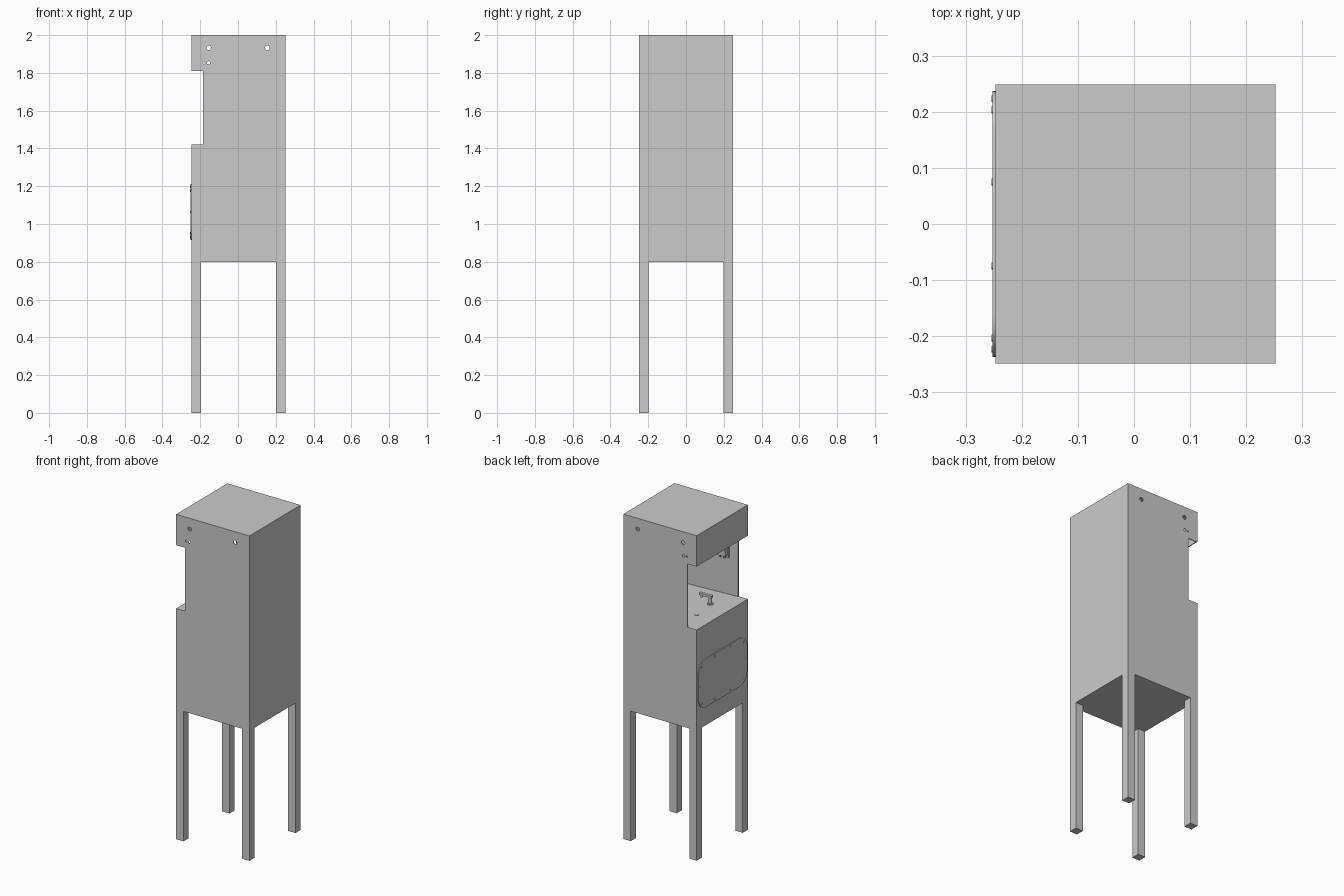
import bpy, bmesh, math
from mathutils import Vector

if "Cube" in bpy.data.objects:
    bpy.data.objects.remove(bpy.data.objects["Cube"])

X0, X1, Y = -0.247, 0.252, 0.249      # cabinet footprint


def prism(name, pts, vec):
    """Extrude a closed 3D outline along vec."""
    bm = bmesh.new()
    face = bm.faces.new([bm.verts.new(p) for p in pts])
    res = bmesh.ops.extrude_face_region(bm, geom=[face])
    moved = [v for v in res["geom"] if isinstance(v, bmesh.types.BMVert)]
    bmesh.ops.translate(bm, verts=moved, vec=Vector(vec))
    bmesh.ops.recalc_face_normals(bm, faces=bm.faces)
    me = bpy.data.meshes.new(name)
    bm.to_mesh(me)
    bm.free()
    ob = bpy.data.objects.new(name, me)
    bpy.context.collection.objects.link(ob)
    return ob


def side_prism(name, xz, half):
    return prism(name, [(x, -half, z) for x, z in xz], (0, 2 * half, 0))


def box(name, a, b):
    return prism(name, [(a[0], a[1], a[2]), (b[0], a[1], a[2]),
                        (b[0], b[1], a[2]), (a[0], b[1], a[2])], (0, 0, b[2] - a[2]))


def smooth(ob):
    bpy.ops.object.select_all(action='DESELECT')
    ob.select_set(True)
    bpy.context.view_layer.objects.active = ob
    bpy.ops.object.shade_smooth_by_angle(angle=math.radians(35))


def rod(name, p, q, r, n=20):
    """Cylinder between two points."""
    d = Vector(q) - Vector(p)
    rot = d.to_track_quat('Z', 'Y')
    ring = [Vector(p) + rot @ Vector((r * math.cos(2 * math.pi * i / n),
                                      r * math.sin(2 * math.pi * i / n), 0)) for i in range(n)]
    ob = prism(name, ring, d)
    smooth(ob)
    return ob


def cut(ob, cutter):
    mod = ob.modifiers.new("cut", 'BOOLEAN')
    mod.operation, mod.solver, mod.object = 'DIFFERENCE', 'EXACT', cutter
    bpy.ops.object.select_all(action='DESELECT')
    bpy.context.view_layer.objects.active = ob
    ob.select_set(True)
    bpy.ops.object.modifier_apply(modifier=mod.name)
    bpy.data.objects.remove(cutter)


# Cabinet body with the notched opening on its left side
body = side_prism("cabinet_body", [
    (X0, 0.8), (X1, 0.8), (X1, 2.0), (X0, 2.0),
    (X0, 1.81), (-0.185, 1.81), (-0.185, 1.42), (X0, 1.42)], Y)

# Hollow upper space: gently sloping floor, open behind the fascia
cut(body, side_prism("cavity_cutter", [
    (-0.185, 1.42), (0.247, 1.405), (0.247, 1.995), (-0.242, 1.995),
    (-0.242, 1.79), (-0.20, 1.79), (-0.20, 1.43)], Y - 0.005))

# Pipe holes through both side walls
for x, z, r in [(-0.155, 1.933, 0.012), (0.155, 1.933, 0.012),
                (-0.157, 1.853, 0.009), (-0.18, 1.853, 0.005)]:
    cut(body, rod("hole_cutter", (x, -0.3, z), (x, 0.3, z), r))

# Four square legs
for xn, xa in (("left", X0), ("right", X1 - 0.05)):
    for yn, ya in (("front", -Y), ("back", Y - 0.05)):
        box(f"{yn}_{xn}_leg", (xa, ya, 0), (xa + 0.05, ya + 0.05, 0.8))

# Rounded access hatch
HW, ZB, ZT, R = 0.237, 0.915, 1.212, 0.075
outline = []
for cy, cz, start in [(HW - R, ZT - R, 0), (R - HW, ZT - R, 90),
                      (R - HW, ZB + R, 180), (HW - R, ZB + R, 270)]:
    for i in range(11):
        a = math.radians(start + 9 * i)
        outline.append((X0, cy + R * math.cos(a), cz + R * math.sin(a)))
smooth(prism("access_hatch", outline, (-0.005, 0, 0)))

# Ten hatch bolts: corners, two along top and bottom, one each side
zm = (ZB + ZT) / 2
bolts = [(s * y, zm + t * h) for s in (-1, 1) for t in (-1, 1)
         for y, h in ((0.203, 0.113), (0.075, 0.134))] + [(-0.223, zm), (0.223, zm)]
for y, z in bolts:
    rod("hatch_bolt", (X0 - 0.004, y, z), (X0 - 0.007, y, z), 0.006, 12)

# Tap standing on the basin floor
tx, ty = -0.11, -0.08
rod("tap_base", (tx, ty, 1.415), (tx, ty, 1.423), 0.018)
rod("tap_post", (tx, ty, 1.42), (tx, ty, 1.465), 0.010)
box("tap_spout", (tx - 0.012, ty - 0.009, 1.458), (tx + 0.07, ty + 0.009, 1.472))
rod("tap_nozzle", (tx + 0.06, ty, 1.445), (tx + 0.06, ty, 1.46), 0.007)

# Floor drain
rod("floor_drain", (-0.13, 0.08, 1.415), (-0.13, 0.08, 1.4205), 0.012)

# Dispenser on the inner side wall
box("dispenser_plate", (-0.125, -Y + 0.004, 1.645), (-0.055, -Y + 0.012, 1.80))
box("dispenser_body", (-0.118, -Y + 0.011, 1.66), (-0.062, -0.21, 1.79))
for x in (-0.105, -0.075):
    rod("dispenser_nozzle", (x, -0.222, 1.645), (x, -0.222, 1.665), 0.006, 12)
